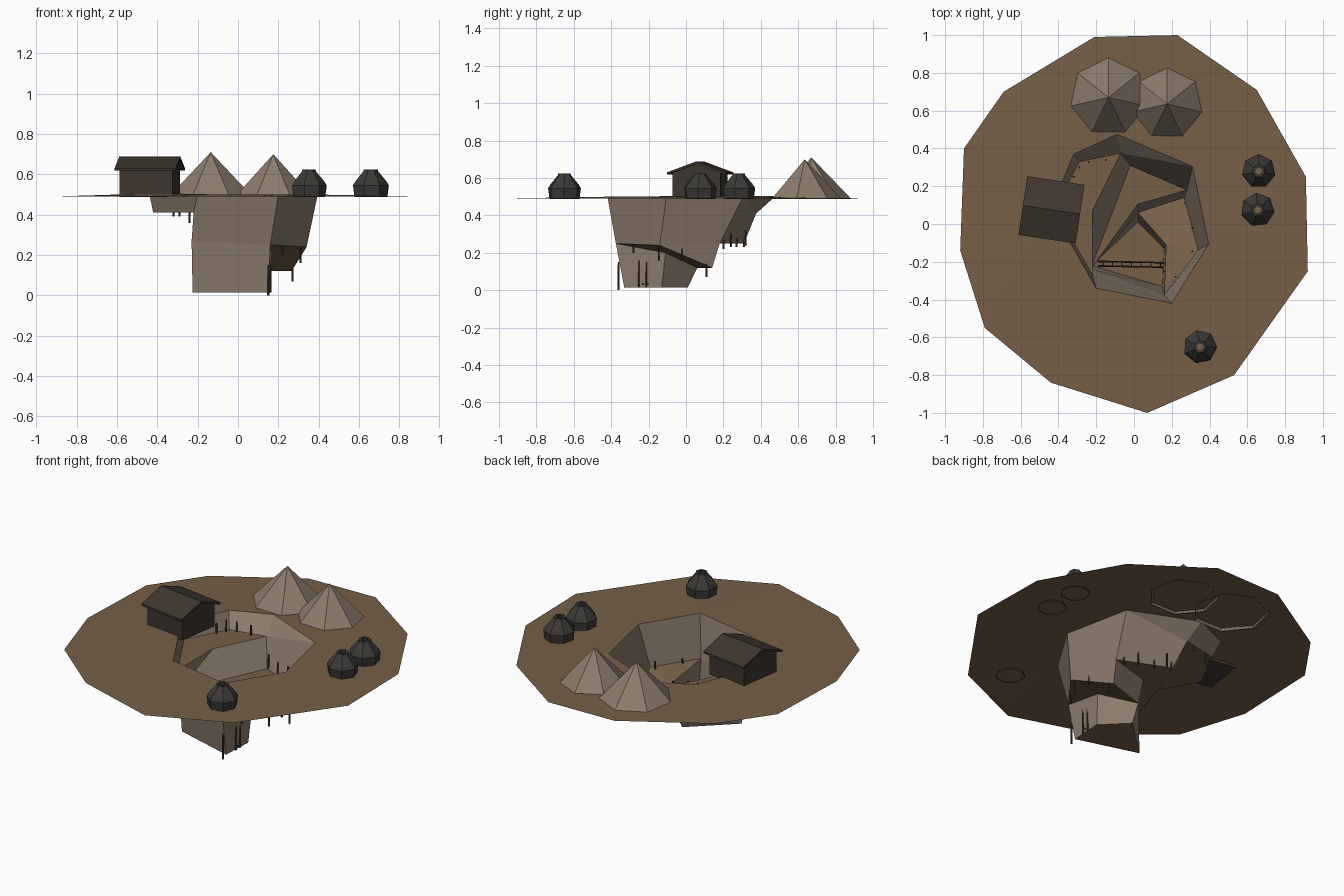
import bpy, bmesh, math
from mathutils import Vector, Matrix

if "Cube" in bpy.data.objects:
    bpy.data.objects.remove(bpy.data.objects["Cube"])


def material(name, rgb):
    m = bpy.data.materials.new(name)
    m.diffuse_color = (*rgb, 1)
    m.use_nodes = True
    m.node_tree.nodes["Principled BSDF"].inputs["Base Color"].default_value = m.diffuse_color
    return m


EARTH = material("earth", (0.18, 0.115, 0.065))
STONE = material("stone", (0.26, 0.20, 0.15))
WOOD = material("dark_wood", (0.05, 0.038, 0.028))
SOOT = material("soot", (0.045, 0.042, 0.038))


def finish(name, bm, mat):
    mesh = bpy.data.meshes.new(name)
    bm.to_mesh(mesh)
    bm.free()
    mesh.materials.append(mat)
    ob = bpy.data.objects.new(name, mesh)
    bpy.context.collection.objects.link(ob)
    return ob


def lathe(name, x, y, profile, mat, sides=7, turn=math.pi / 2):
    # low-poly turned shape; a zero radius makes an apex
    bm = bmesh.new()
    rings = []
    for r, z in profile:
        if r == 0:
            rings.append([bm.verts.new((x, y, z))] * sides)
        else:
            rings.append([bm.verts.new((x + r * math.cos(turn + math.tau * i / sides),
                                        y + r * math.sin(turn + math.tau * i / sides), z))
                          for i in range(sides)])
    for a, b in zip(rings, rings[1:]):
        for i in range(sides):
            j = (i + 1) % sides
            bm.faces.new(list(dict.fromkeys((a[i], a[j], b[j], b[i]))))
    return finish(name, bm, mat)


def beam(name, a, b, r=0.006, sides=5):
    a, b = Vector(a), Vector(b)
    d = b - a
    bm = bmesh.new()
    bmesh.ops.create_cone(bm, cap_ends=True, segments=sides, radius1=r, radius2=r * 0.8, depth=d.length)
    bm.transform(Matrix.Translation((a + b) / 2) @ d.to_track_quat('Z', 'Y').to_matrix().to_4x4())
    return finish(name, bm, WOOD)


# Key corners of the spiralling pit: r = rim, numbers = terrace level
P = dict(
    rA=(-.20, -.34, .50), rB=(-.44, .08, .505), rC=(-.32, .37, .505), rD=(-.09, .475, .50),
    rE=(.31, .305, .50), rF=(.395, -.105, .50), rG=(.20, -.42, .50),
    a1=(-.22, -.27, .41), b1=(-.42, .08, .41), c1=(-.29, .33, .41), d1=(-.07, .375, .41),
    i1=(-.22, .07, .41),
    a2=(-.23, -.24, .27), d2=(-.02, .31, .25), e2=(.28, .18, .25), i2=(.02, .105, .25),
    i3=(.02, .06, .12), e3=(.265, .14, .12), f3=(.34, -.14, .24), g3=(.16, -.375, .25),
    h3=(.17, -.11, .20),
    a4=(-.225, -.22, .015), i4=(.02, .01, .015), h4=(.16, -.13, .015), g4=(.15, -.33, .015))


def pit_part(name, faces, mat):
    bm = bmesh.new()
    vs = {}
    for f in faces.split():
        ks = [f[i:i + 2] for i in range(0, len(f), 2)]
        for k in ks:
            if k not in vs:
                vs[k] = bm.verts.new(P[k])
        face = bm.faces.new([vs[k] for k in ks])
        face.normal_update()
        if face.normal.dot(Vector((0, -.1, .9)) - face.calc_center_median()) < 0:
            face.normal_flip()
    return finish(name, bm, mat)


# Pit walls and terraces
pit_part("pit_walls",
         "rArBb1a1 rBrCc1b1 rCrDd1c1 rDrEd1 d1rEe2d2 i1a1a2 i1d1d2a2 rErFf3e2 e2f3e3 "
         "rFrGg3f3 i2e2e3i3 a2i2i3a4 i3i4a4 i3h3h4i4 h3g3g4h4 rArGg3a2a1 a2g3g4a4", STONE)
pit_part("pit_floors", "a1b1c1d1i1 a2d2e2i2 i3e3h3 e3f3h3 f3g3h3 a4i4h4g4", EARTH)

# Ground disc with the pit opening
OUTER = [(.23, 1.0), (.65, .71), (.91, .25), (.92, -.25), (.53, -.80), (.07, -1.0),
         (-.44, -.84), (-.79, -.55), (-.92, -.14), (-.90, .40), (-.69, .70), (-.21, .99)]
bm = bmesh.new()
edges = []
for loop in ([(x, y, .49) for x, y in OUTER], [P["r" + k] for k in "ABCDEFG"]):
    vs = [bm.verts.new(c) for c in loop]
    edges += [bm.edges.new((vs[i - 1], vs[i])) for i in range(len(vs))]
bmesh.ops.triangle_fill(bm, edges=edges, use_beauty=True, normal=(0, 0, 1))
for f in bm.faces:
    f.normal_update()
    if f.normal.z < 0:
        f.normal_flip()
finish("ground", bm, EARTH)

# Spoil heaps
lathe("large_heap", -.135, .67, [(.215, .487), (0, .71)], STONE)
lathe("small_heap", .175, .635, [(.197, .487), (0, .70)], STONE)

# Kilns with open tops
for i, (x, y) in enumerate([(.66, .28), (.655, .075), (.35, -.65)]):
    lathe(f"kiln_{i + 1}", x, y, [(.082, .487), (.09, .545), (.078, .565), (.036, .615),
                                  (.034, .625), (.02, .625), (.02, .60)], SOOT, turn=math.pi / 2 + i)

# Hut: box body and gabled roof slab
hut = Matrix.Translation((-.437, .075, 0)) @ Matrix.Rotation(math.radians(-8.5), 4, 'Z')


def gable(name, profile, half):
    bm = bmesh.new()
    f = bm.faces.new([bm.verts.new((-half, y, z)) for y, z in profile])
    out = bmesh.ops.extrude_face_region(bm, geom=[f])
    bmesh.ops.translate(bm, vec=(2 * half, 0, 0), verts=[v for v in out["geom"] if isinstance(v, bmesh.types.BMVert)])
    bmesh.ops.recalc_face_normals(bm, faces=bm.faces)
    bm.transform(hut)
    return finish(name, bm, WOOD)


gable("hut_body", [(-.13, .487), (.13, .487), (.13, .63), (0, .675), (-.13, .63)], .132)
gable("hut_roof", [(-.157, .618), (0, .673), (.157, .618), (.157, .63), (0, .688), (-.157, .63)], .153)

# Timber props along the terraces
PROPS = [(-.32, .25, .39, .47), (-.29, .30, .39, .48), (-.24, .33, .36, .47), (-.15, .34, .39, .47),
         (-.01, .31, .23, .34), (.08, .27, .23, .33), (.17, .24, .23, .34), (.24, .20, .22, .33),
         (.03, .32, .24, .32), (.27, .11, .07, .21), (.31, -.02, .17, .27), (.31, -.145, .16, .28),
         (.22, -.28, .20, .27), (.15, -.36, 0, .15), (.16, -.25, .015, .16), (.16, -.21, .015, .15)]
for i, (x, y, z0, z1) in enumerate(PROPS):
    beam(f"prop_{i + 1}", (x, y, z0), (x, y, z1))

# Ladder leaning over the pit bottom
for i, dy in enumerate((-.012, .012)):
    beam(f"ladder_rail_{i + 1}", (-.19, -.21 + dy, .20), (.165, -.217 + dy, .03), .005)
for i in range(7):
    t = (i + .5) / 7
    x, z = -.19 + .355 * t, .20 - .17 * t
    beam(f"ladder_rung_{i + 1}", (x, -.225, z), (x, -.20, z), .003)
